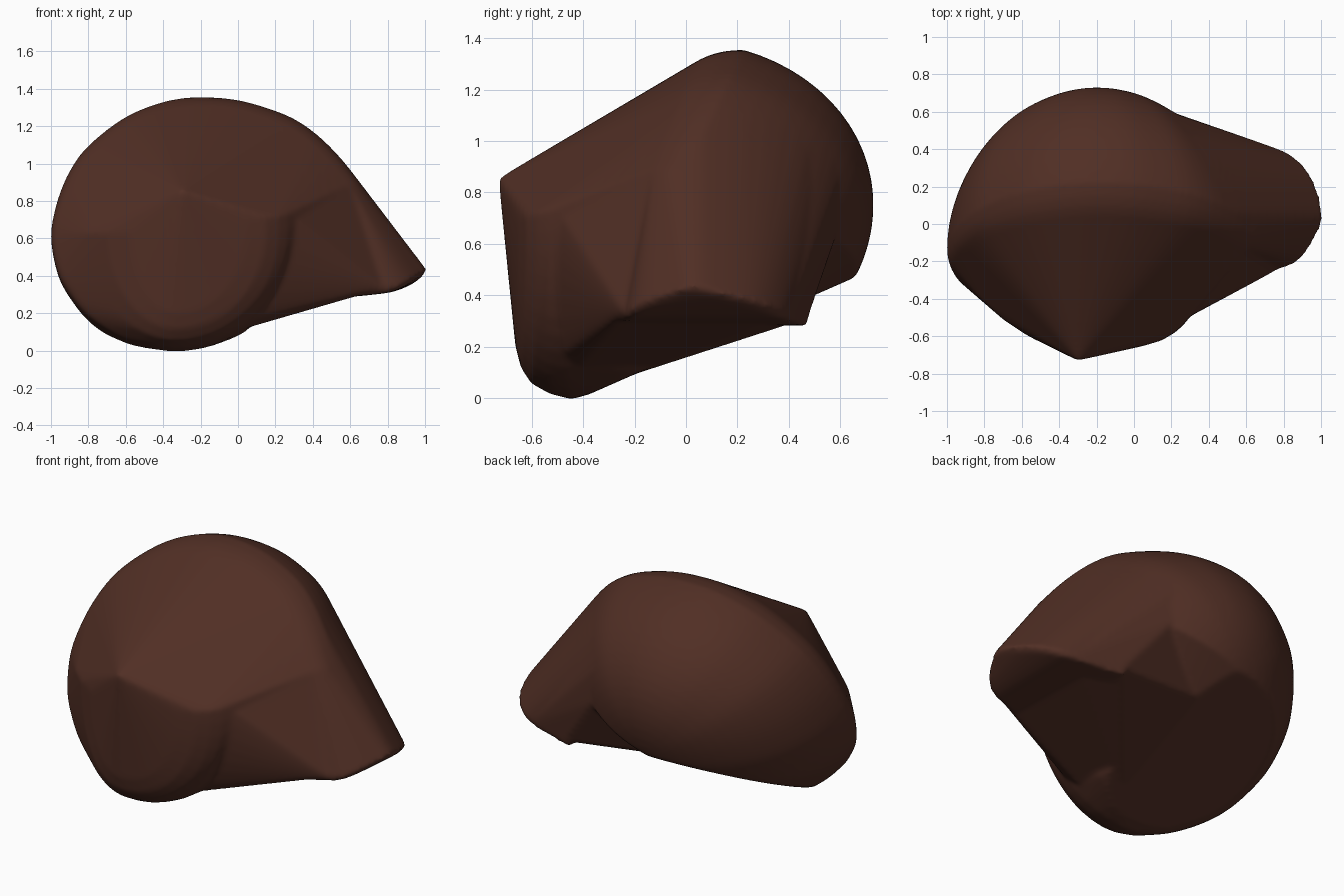
import bpy, bmesh, math
from mathutils import Vector

if "Cube" in bpy.data.objects:
    bpy.data.objects.remove(bpy.data.objects["Cube"])

brown = bpy.data.materials.new("dark_brown")
brown.diffuse_color = (0.082, 0.028, 0.018, 1)
brown.use_nodes = True
brown.node_tree.nodes["Principled BSDF"].inputs["Base Color"].default_value = brown.diffuse_color


def spline(pts, n=4):
    """Catmull-Rom curve through the given points."""
    p = [Vector(q) for q in pts]
    p = [2 * p[0] - p[1]] + p + [2 * p[-1] - p[-2]]
    out = []
    for a, b, c, d in zip(p, p[1:], p[2:], p[3:]):
        for i in range(n):
            t = i / n
            out.append(0.5 * (2 * b + (c - a) * t + (2 * a - 5 * b + 4 * c - d) * t * t
                              + (3 * b - a - 3 * c + d) * t ** 3))
    return out + [p[-2]]


def add_hull(target, pts):
    """Wrap the points in a convex skin and add it to the target bmesh."""
    bm = bmesh.new()
    for q in pts:
        bm.verts.new(q)
    bmesh.ops.remove_doubles(bm, verts=bm.verts, dist=.004)
    bmesh.ops.convex_hull(bm, input=bm.verts)
    bmesh.ops.delete(bm, geom=[v for v in bm.verts if not v.link_faces], context='VERTS')
    bmesh.ops.recalc_face_normals(bm, faces=bm.faces)
    tmp = bpy.data.meshes.new("tmp")
    bm.to_mesh(tmp)
    bm.free()
    target.from_mesh(tmp)
    bpy.data.meshes.remove(tmp)


# tilted rim of the body, as seen from the front (x, z)
outline = [(.65, .9), (.55, 1.03), (.43, 1.15), (.3, 1.24), (.15, 1.3), (0, 1.34),
           (-.15, 1.355), (-.3, 1.35), (-.45, 1.315), (-.6, 1.25), (-.74, 1.15), (-.85, 1.04),
           (-.93, .9), (-.98, .75), (-1, .6), (-.965, .42), (-.9, .3), (-.8, .18),
           (-.65, .08), (-.5, .02), (-.33, -.005), (-.17, .03), (-.05, .08), (.05, .13)]
rim = spline([(x, -.1 + .49 * (z - .7), z) for x, z in outline], 3)
centre = Vector((-.2, -.1, .7))
pole = Vector((0, .765, -.22))

# the rim rolls over towards the front, most at the top
crest = list(rim)
for s, dy in ((.99, -.07), (.97, -.115), (.94, -.15)):
    crest += [centre + (r - centre) * s + Vector((0, dy * min(1, .65 + .5 * (r.z - .6)), 0))
              for r in rim]

# rounded back, swept from the rim to a low pole and trimmed by the sloping underside
back = []
for k in range(1, 19):
    f = math.radians(k * 5)
    for r in rim:
        q = centre + (r - centre) * math.cos(f) + pole * math.sin(f)
        if q.x > -.2:
            q.x = -.2 + (q.x + .2) * (1 - .15 * math.sin(f))
        q.z = min(max(q.z, .18 + .44 * q.y), 1.355)
        back.append(q)

# pointed front with a rounded lower edge
front = [Vector((-.3, -.73, .855))]
rings = [  # right x, right y, left x, left y, bottom y, bottom z
    (.05, -.652, -.58, -.59, -.664, .2),
    (.15, -.622, -.7, -.51, -.642, .115),
    (.22, -.58, -.8, -.42, -.602, .055),
    (.265, -.54, -.87, -.34, -.53, .015),
    (.28, -.505, -.92, -.27, -.45, -.005)]
for xr, yr, xl, yl, yb, zb in rings:
    for k in range(25):
        a = math.radians(8 - k * 7.8)
        c = math.cos(a)
        xs, ys = (xr, yr) if c > 0 else (xl, yl)
        front.append(Vector((-.33 + abs(c) * (xs + .33), yb + c * c * (ys - yb),
                             .64 + math.sin(a) * (.64 - zb))))

# flared lip on the right
lip = spline([(.65, -.255, .32), (.75, -.245, .33), (.85, -.215, .345), (.92, -.155, .375),
              (.975, -.06, .41), (1.01, .03, .43), (.99, .15, .405), (.94, .27, .375),
              (.86, .355, .345), (.76, .405, .33), (.6, .445, .315), (.48, .475, .31)])

full = bmesh.new()
body_pts = crest + back + front
add_hull(full, body_pts)
# flank joining body and lip, kept above the rising lower edge
flank = [q for q in body_pts if q.x > -.1 and -.515 < q.y < .6 and q.z > .11 + .34 * q.x]
add_hull(full, flank + [q for q in lip if q.x < .78])
# lip hanging from the crest of the body
add_hull(full, lip + [q + Vector((-.03, 0, -.03)) for q in lip]
         + [q for q in crest + back if q.x > .28 and q.z > .75])

mesh = bpy.data.meshes.new("body")
full.to_mesh(mesh)
full.free()
body = bpy.data.objects.new("body", mesh)
bpy.context.collection.objects.link(body)
mesh.materials.append(brown)
for f in mesh.polygons:
    f.use_smooth = True

# fuse the parts into one skin and soften it slightly
rm = body.modifiers.new("fuse", 'REMESH')
rm.mode = 'VOXEL'
rm.voxel_size = .015
rm.use_smooth_shade = True
sm = body.modifiers.new("soften", 'SMOOTH')
sm.factor = .5
sm.iterations = 6
